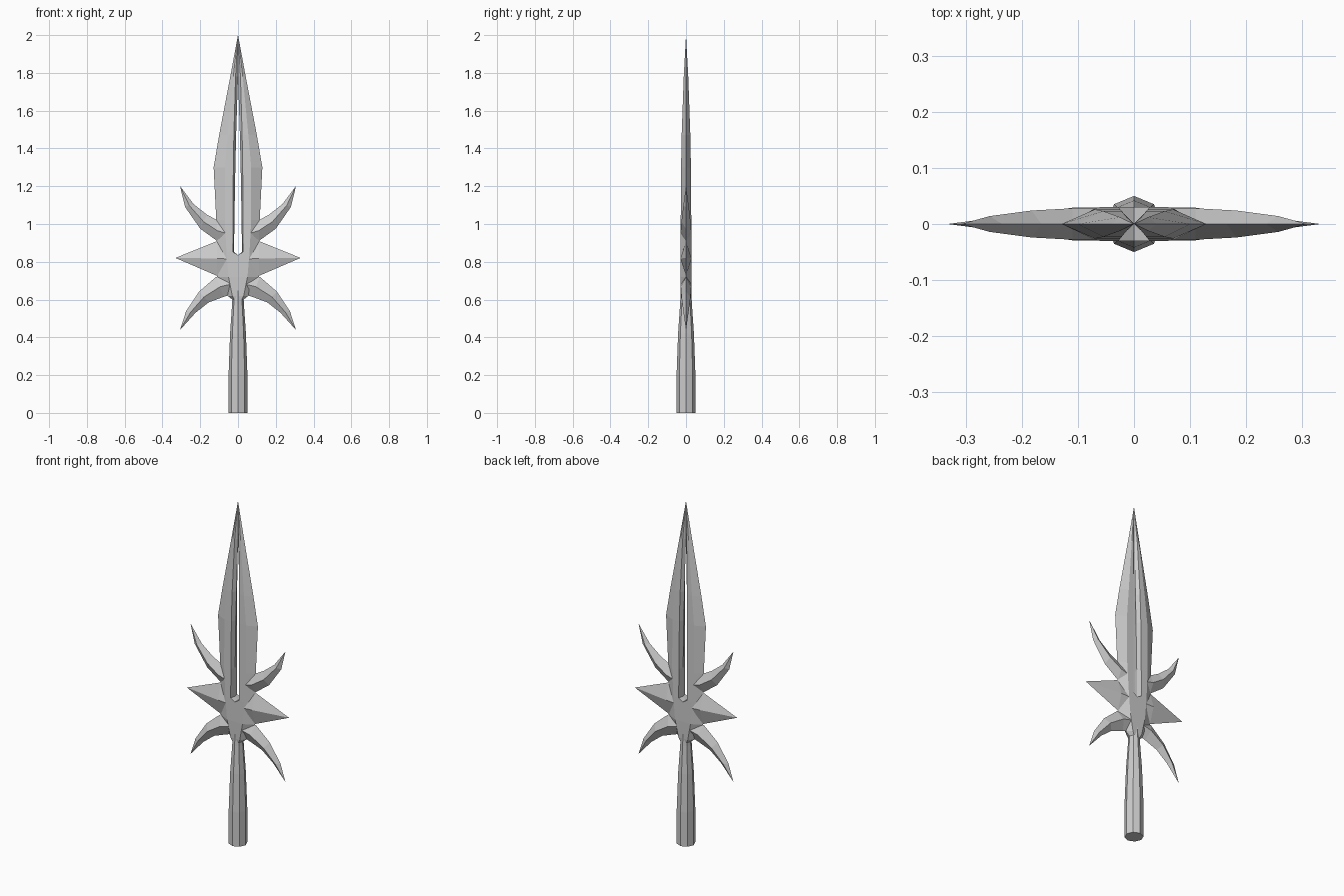
import bpy, bmesh, math

cube = bpy.data.objects.get("Cube")
if cube:
    bpy.data.objects.remove(cube)

steel = bpy.data.materials.new("grey steel")
steel.use_nodes = True
GREY = (0.6, 0.6, 0.6, 1)
steel.diffuse_color = GREY
steel.node_tree.nodes["Principled BSDF"].inputs["Base Color"].default_value = GREY


def loft(name, rings, mirrored=True):
    """Skin a row of closed rings, cap the ends, optionally mirror across x."""
    bm = bmesh.new()
    rows = [[bm.verts.new(p) for p in ring] for ring in rings]
    n = len(rows[0])
    for low, high in zip(rows, rows[1:]):
        for i in range(n):
            j = (i + 1) % n
            bm.faces.new((low[i], low[j], high[j], high[i]))
    bm.faces.new(rows[0])
    bm.faces.new(rows[-1])
    bmesh.ops.remove_doubles(bm, verts=bm.verts, dist=0.0004)
    bmesh.ops.recalc_face_normals(bm, faces=bm.faces)
    mesh = bpy.data.meshes.new(name)
    bm.to_mesh(mesh)
    bm.free()
    mesh.materials.append(steel)
    obj = bpy.data.objects.new(name, mesh)
    bpy.context.collection.objects.link(obj)
    if mirrored:
        mod = obj.modifiers.new("Mirror", "MIRROR")
        mod.use_mirror_merge = False
    return obj


def arm(name, stations):
    """Diamond-section arm: stations hold outer edge, inner edge, half depth."""
    rings = []
    for (xa, za), (xb, zb), t in stations:
        xm, zm = (xa + xb) / 2, (za + zb) / 2
        rings.append([(xa, 0, za), (xm, -t, zm), (xb, 0, zb), (xm, t, zm)])
    return loft(name, rings)


# Octagonal socket tapering into the hub
def octagon(r, z):
    return [(r * math.cos(k * math.pi / 4), r * math.sin(k * math.pi / 4), z)
            for k in range(8)]


loft("socket", [octagon(r, z) for r, z in
                ((0.05, 0), (0.05, 0.2), (0.042, 0.42), (0.031, 0.58), (0.028, 0.66))],
     mirrored=False)

# Hub: bevelled plate with sharp side edges (z, edge, ridge, half depth)
hub = []
for z, xo, xr, t in ((0.6, 0.03, 0.02, 0.024), (0.62, 0.055, 0.03, 0.027),
                     (0.72, 0.11, 0.05, 0.03), (0.836, 0.112, 0.06, 0.03)):
    hub.append([(xo, 0, z), (xr, t, z), (-xr, t, z),
                (-xo, 0, z), (-xr, -t, z), (xr, -t, z)])
loft("hub", hub, mirrored=False)

# Split blade: each half has a sharp outer edge and a bevelled slot wall
# (z, outer edge, ridge, groove lip, slot edge, half depth)
blade = []
for z, xo, xr, xg, xi, t in ((0.836, 0.112, 0.06, 0, 0, 0.03),
                             (0.852, 0.112, 0.061, 0.027, 0.021, 0.03),
                             (1.02, 0.115, 0.07, 0.026, 0.019, 0.028),
                             (1.3, 0.129, 0.07, 0.025, 0.014, 0.026),
                             (1.47, 0.1, 0.055, 0.022, 0.01, 0.023),
                             (1.78, 0.041, 0.025, 0.013, 0, 0.012),
                             (1.99, 0, 0, 0, 0, 0)):
    # the tip ring is one welded point
    blade.append([(xo, 0, z), (xr, t, z), (xg, t, z),
                  (xi, 0, z), (xg, -t, z), (xr, -t, z)])
blade[-1] = [(0, 0, 2.0)] * 6


def close_tip(rings):
    """Keep the last ring very small so that welding makes a point."""
    x, y, z = rings[-1][0]
    rings[-1] = [(x + 0.0001 * k, y, z) for k in range(len(rings[-1]))]
    return rings


loft("blade_half", close_tip(blade))

# Curved upper prongs
arm("upper_prong", [((0.06, 0.89), (0.06, 1.01), 0.028),
                    ((0.11, 0.91), (0.11, 1.02), 0.028),
                    ((0.2, 0.975), (0.165, 1.05), 0.024),
                    ((0.28, 1.09), (0.235, 1.105), 0.014),
                    ((0.307, 1.2), (0.306, 1.2), 0.0003)])

# Straight side spikes
arm("side_spike", [((0.05, 0.72), (0.05, 0.91), 0.03),
                   ((0.11, 0.725), (0.11, 0.91), 0.029),
                   ((0.33, 0.82), (0.33, 0.821), 0.0003)])

# Curved lower prongs
arm("lower_prong", [((0.06, 0.73), (0.03, 0.63), 0.028),
                    ((0.116, 0.72), (0.075, 0.615), 0.028),
                    ((0.206, 0.642), (0.155, 0.585), 0.024),
                    ((0.275, 0.538), (0.225, 0.53), 0.014),
                    ((0.307, 0.44), (0.306, 0.44), 0.0003)])
